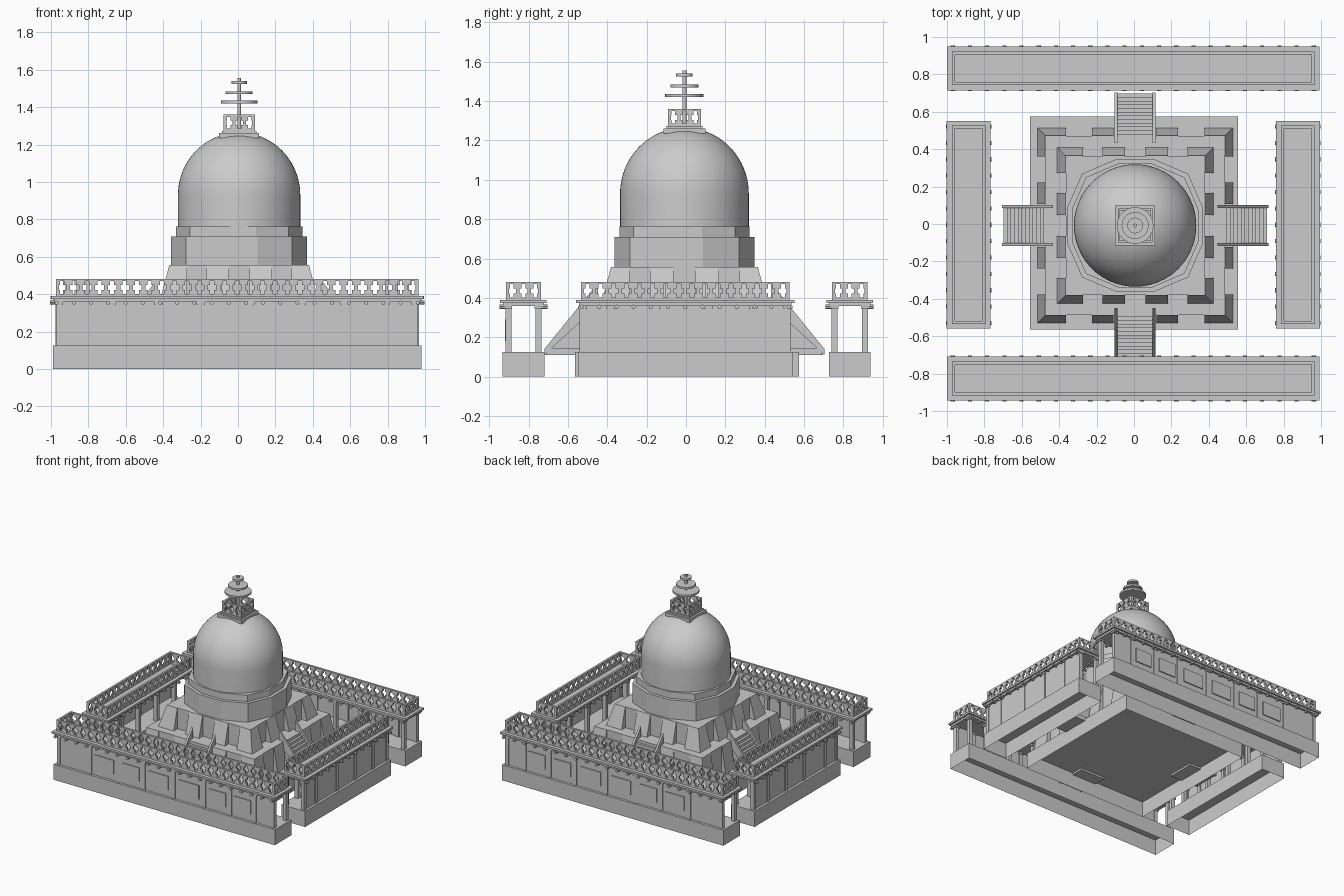
import bpy, bmesh, math

cube = bpy.data.objects.get("Cube")
if cube:
    bpy.data.objects.remove(cube, do_unlink=True)

stone = bpy.data.materials.new("grey stone")
stone.use_nodes = True
GREY = (0.6, 0.6, 0.6, 1)
stone.diffuse_color = GREY
stone.node_tree.nodes["Principled BSDF"].inputs["Base Color"].default_value = GREY

CX, CY = 0.006, -0.008          # axis of the dome
FLOOR = 0.125                   # top of the plinths
TERRACE, UPPER = 0.39, 0.557    # terrace levels


def loft(bm, low, high, bottom=True):
    """Closed solid between two rings with equal point counts."""
    a = [bm.verts.new(p) for p in low]
    b = [bm.verts.new(p) for p in high]
    faces = [bm.faces.new(b)]
    if bottom:
        faces.append(bm.faces.new(a[::-1]))
    for i in range(len(a)):
        j = (i + 1) % len(a)
        faces.append(bm.faces.new((a[i], a[j], b[j], b[i])))
    bmesh.ops.recalc_face_normals(bm, faces=faces)


def rect(u0, u1, v0, v1, z, put):
    return [(*put(u, v), z) for u, v in ((u0, v0), (u1, v0), (u1, v1), (u0, v1))]


def centred(u, v):
    return CX + u, CY + v


def box(bm, u0, u1, v0, v1, z0, z1, put=centred, bottom=True):
    loft(bm, rect(u0, u1, v0, v1, z0, put), rect(u0, u1, v0, v1, z1, put), bottom)


def finish(name, bm, smooth=False):
    mesh = bpy.data.meshes.new(name)
    bm.to_mesh(mesh)
    bm.free()
    mesh.materials.append(stone)
    obj = bpy.data.objects.new(name, mesh)
    bpy.context.collection.objects.link(obj)
    if smooth:
        bpy.ops.object.select_all(action='DESELECT')
        obj.select_set(True)
        bpy.context.view_layer.objects.active = obj
        bpy.ops.object.shade_smooth_by_angle(angle=math.radians(35))
    return obj


def lathe(name, profile, segments):
    bm = bmesh.new()
    rings = []
    for r, z in profile:
        rings.append([bm.verts.new((CX + r * math.cos(math.tau * i / segments),
                                    CY + r * math.sin(math.tau * i / segments), z))
                      for i in range(segments)])
    for a, b in zip(rings, rings[1:]):
        for i in range(segments):
            j = (i + 1) % segments
            bm.faces.new((a[i], a[j], b[j], b[i]))
    bm.faces.new(rings[0][::-1])
    bm.faces.new(rings[-1])
    return finish(name, bm, True)


def fence(bm, hu, hv, z, h, put):
    """Rectangular parapet pierced by plus-shaped holes."""
    t = 0.016
    for half, off, swap in ((hu, hv, False), (hv, hu, True)):
        n = max(2, round(2 * half / 0.066))
        p = 2 * half / n
        for side in (-1, 1):
            lo, hi = sorted((side * off, side * (off - t)))

            def bar(a0, a1, z0, z1):
                a0, a1 = max(a0, -half), min(a1, half)
                if swap:
                    box(bm, lo, hi, a0, a1, z + z0 * h, z + z1 * h, put)
                else:
                    box(bm, a0, a1, lo, hi, z + z0 * h, z + z1 * h, put)

            bar(-half, half, 0, 0.13)
            bar(-half, half, 0.87, 1)
            for i in range(n + 1):
                c = -half + i * p
                bar(c - p * 0.34, c + p * 0.34, 0.13, 0.36)
                bar(c - p * 0.15, c + p * 0.15, 0.36, 0.64)
                bar(c - p * 0.34, c + p * 0.34, 0.64, 0.87)


def gallery(name, half, columns, panels, put):
    """Long pavilion, outer wall on the negative v side."""
    bm = bmesh.new()
    box(bm, -half + 0.01, half - 0.01, -0.106, 0.106, 0, FLOOR, put, bottom=False)
    finish(name + "_plinth", bm)

    bm = bmesh.new()
    end = half - 0.03
    box(bm, -end, end, -0.086, -0.07, FLOOR, 0.36, put)
    if panels:
        inner = columns[1:-1]
        for a, b in zip(inner, inner[1:]):
            m, w = (a + b) / 2, (b - a) * 0.33
            box(bm, m - w, m + w, -0.094, -0.08, 0.18, 0.29, put)
    finish(name + "_wall", bm)

    bm = bmesh.new()
    for c in columns:
        for v in (-0.077, 0.077):
            box(bm, c - 0.014, c + 0.014, v - 0.015, v + 0.015, FLOOR, 0.36, put)
            box(bm, c - 0.022, c + 0.022, v - 0.02, v + 0.02, 0.345, 0.36, put)
    finish(name + "_columns", bm)

    bm = bmesh.new()
    box(bm, -half + 0.015, half - 0.015, -0.105, 0.105, 0.358, 0.374, put)
    box(bm, -half, half, -0.118, 0.118, 0.374, 0.39, put)
    finish(name + "_roof", bm)

    bm = bmesh.new()
    n = round(2 * end / 0.09)
    for i in range(n + 1):
        c = -end + 2 * end * i / n
        for side in (-1, 1):
            rings = [[(*put(c + 0.011 * math.cos(math.tau * k / 8), side * v),
                       0.355 + 0.011 * math.sin(math.tau * k / 8))
                      for k in range(8)] for v in (0.07, 0.122)]
            loft(bm, *rings)
    finish(name + "_rafter_ends", bm)

    bm = bmesh.new()
    fence(bm, half - 0.025, 0.09, 0.39, 0.092, put)
    finish(name + "_parapet", bm)


# Four surrounding galleries
LONG = (-0.953, -0.67, -0.42, -0.195, 0.07, 0.345, 0.575, 0.795, 0.953)
SHORT = (-0.522, -0.38, -0.11, 0.12, 0.345, 0.522)
gallery("front_gallery", 0.995, LONG, True, lambda u, v: (u - 0.004, v - 0.826))
gallery("back_gallery", 0.995, LONG, True, lambda u, v: (u - 0.004, 0.832 - v))
gallery("right_gallery", 0.555, SHORT, False, lambda u, v: (v - 0.884, u - 0.004))
gallery("left_gallery", 0.555, SHORT, False, lambda u, v: (0.876 - v, u - 0.004))

# Central platform, hollow below
bm = bmesh.new()
box(bm, -0.562, 0.55, -0.557, 0.583, 0, FLOOR, bottom=False)
finish("platform", bm)


# Two stepped terraces with battered buttresses
def terrace(name, wall, foot, corner, mid, z0, z1):
    bm = bmesh.new()
    box(bm, -wall, wall, -wall, wall, z0, z1)
    top = wall + 0.003
    for q in range(4):
        c, s = round(math.cos(q * math.pi / 2)), round(math.sin(q * math.pi / 2))

        def turn(u, v):
            return CX + c * u - s * v, CY + s * u + c * v

        loft(bm, rect(corner, foot, corner, foot, z0, turn),
             rect(corner, top, corner, top, z1, turn))
        for a, b in (mid, (-mid[1], -mid[0])):
            loft(bm, rect(a, b, wall - 0.05, foot, z0, turn),
                 rect(a, b, wall - 0.05, top, z1, turn))
    finish(name, bm)


terrace("lower_terrace", 0.478, 0.522, 0.37, (0.115, 0.23), FLOOR, TERRACE)
terrace("upper_terrace", 0.37, 0.418, 0.28, (0.055, 0.175), TERRACE, UPPER)

# Four stairways with solid side walls
STEPS = 12
for q, name in enumerate(("front", "left", "back", "right")):
    c, s = round(math.cos(q * math.pi / 2)), round(math.sin(q * math.pi / 2))

    def turn(u, v):
        return CX + c * u - s * v, CY + s * u + c * v

    bm = bmesh.new()
    for i in range(STEPS):
        v = -0.705 + 0.235 * i / STEPS
        box(bm, -0.1, 0.1, v, -0.46, 0.11 if i == 0 else FLOOR,
            FLOOR + (TERRACE - FLOOR) * (i + 1) / STEPS, turn)
    profile = ((-0.712, 0.11), (-0.712, 0.14), (-0.44, 0.475), (-0.44, 0.11 + 0.25))
    for u in (-0.101, 0.101):
        loft(bm, *[[(*turn(u + d, v), z) for v, z in profile] for d in (-0.008, 0.008)])
        box(bm, u - 0.008, u + 0.008, -0.7, -0.46, 0.11, FLOOR + 0.02, turn)
    finish(name + "_stairs", bm)


# Faceted drum, slightly longer on the diagonals
def drum(scale, z):
    ring = []
    for k in range(12):
        a = math.radians(15 + 30 * k)
        r = scale * (0.4 if k % 3 == 1 else 0.376)
        ring.append((CX + r * math.cos(a), CY + r * math.sin(a) * 0.98, z))
    return ring


bm = bmesh.new()
loft(bm, drum(1, UPPER), drum(1, 0.71))
loft(bm, drum(0.93, 0.71), drum(0.93, 0.762))
finish("drum", bm)

# Dome
arc = [(0.327 * math.cos(t), 0.93 + 0.335 * math.sin(t))
       for t in (math.radians(72) * i / 16 for i in range(17))]
lathe("dome", [(0.327, 0.755)] + arc + [(0.03, 1.262)], 64)

# Square railing on the dome
bm = bmesh.new()
box(bm, -0.107, 0.107, -0.107, 0.107, 1.235, 1.262)
box(bm, -0.092, 0.092, -0.092, 0.092, 1.262, 1.274)
finish("railing_base", bm)
bm = bmesh.new()
fence(bm, 0.084, 0.084, 1.274, 0.086, centred)
finish("dome_railing", bm)

# Mast with three parasol discs
lathe("mast", [(0.01, 1.26), (0.01, 1.555)], 16)
for name, r, z in (("lower_disc", 0.098, 1.42), ("middle_disc", 0.072, 1.47),
                   ("upper_disc", 0.042, 1.525)):
    lathe(name, [(r, z), (r, z + 0.015)], 32)
